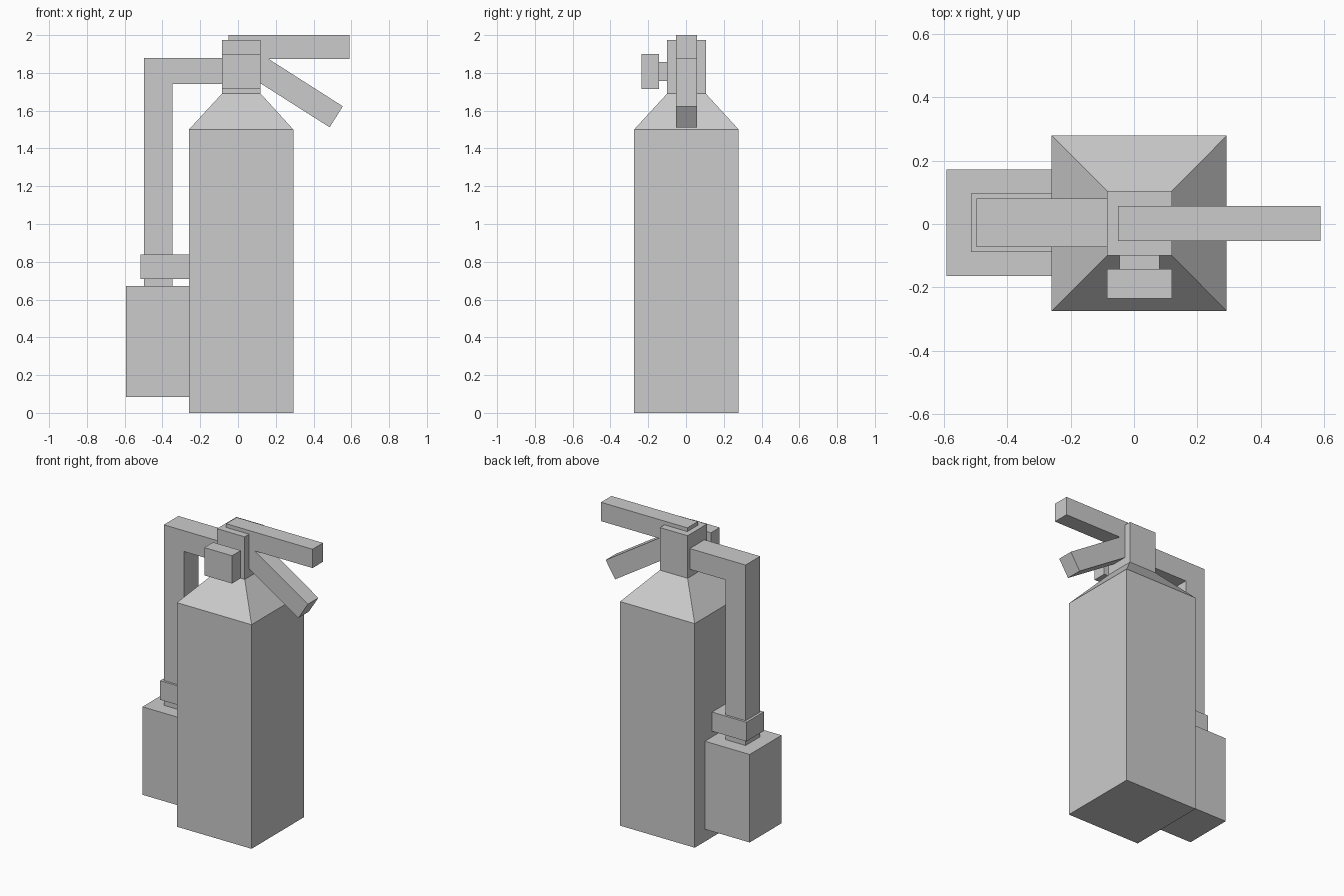
import bpy
import bmesh

default = bpy.data.objects.get("Cube")
if default:
    bpy.data.objects.remove(default, do_unlink=True)

grey = bpy.data.materials.new("plain grey")
grey.use_nodes = True
colour = (0.6, 0.6, 0.6, 1)
grey.diffuse_color = colour
grey.node_tree.nodes["Principled BSDF"].inputs["Base Color"].default_value = colour


def finish(name, bm):
    bmesh.ops.recalc_face_normals(bm, faces=bm.faces)
    mesh = bpy.data.meshes.new(name)
    bm.to_mesh(mesh)
    bm.free()
    mesh.materials.append(grey)
    obj = bpy.data.objects.new(name, mesh)
    bpy.context.collection.objects.link(obj)
    return obj


def prism(name, profile, y0, y1):
    """Extrude an x-z outline from y0 to y1."""
    bm = bmesh.new()
    face = bm.faces.new([bm.verts.new((x, y0, z)) for x, z in profile])
    result = bmesh.ops.extrude_face_region(bm, geom=[face])
    moved = [v for v in result["geom"] if isinstance(v, bmesh.types.BMVert)]
    bmesh.ops.translate(bm, verts=moved, vec=(0, y1 - y0, 0))
    return finish(name, bm)


def box(name, x, y, z):
    return prism(name, [(x[0], z[0]), (x[1], z[0]), (x[1], z[1]), (x[0], z[1])], *y)


def loft(name, sections):
    """Join stacked rectangles given as (x range, y range, height)."""
    bm = bmesh.new()
    rings = [[bm.verts.new(p) for p in ((x[0], y[0], z), (x[1], y[0], z),
                                        (x[1], y[1], z), (x[0], y[1], z))]
             for x, y, z in sections]
    bm.faces.new(rings[0])
    bm.faces.new(rings[-1])
    for low, high in zip(rings, rings[1:]):
        for i in range(4):
            j = (i + 1) % 4
            bm.faces.new((low[i], low[j], high[j], high[i]))
    return finish(name, bm)


# Tank with sloping shoulders
tank_x, tank_y = (-0.26, 0.293), (-0.275, 0.279)
neck_x, neck_y = (-0.085, 0.12), (-0.10, 0.105)
loft("tank", [(tank_x, tank_y, 0), (tank_x, tank_y, 1.5), (neck_x, neck_y, 1.69)])

# Valve and pressure gauge
box("valve_block", neck_x, neck_y, (1.69, 1.975))
box("gauge_stem", (-0.046, 0.08), (-0.142, -0.10), (1.757, 1.858))
box("gauge", neck_x, (-0.235, -0.142), (1.714, 1.90))

# Carry handle and angled squeeze lever
grip_y = (-0.054, 0.057)
box("carry_handle", (-0.05, 0.59), grip_y, (1.874, 2.0))
prism("squeeze_lever", [(0.05, 1.945), (-0.02, 1.833), (0.485, 1.512), (0.555, 1.623)], *grip_y)

# Hose, clamp and discharge horn
prism("hose", [(-0.085, 1.88), (-0.498, 1.88), (-0.498, 0.67),
               (-0.348, 0.67), (-0.348, 1.741), (-0.085, 1.741)], -0.073, 0.081)
box("hose_clamp", (-0.515, -0.255), (-0.088, 0.096), (0.71, 0.838))
box("horn", (-0.592, -0.255), (-0.165, 0.172), (0.083, 0.672))
